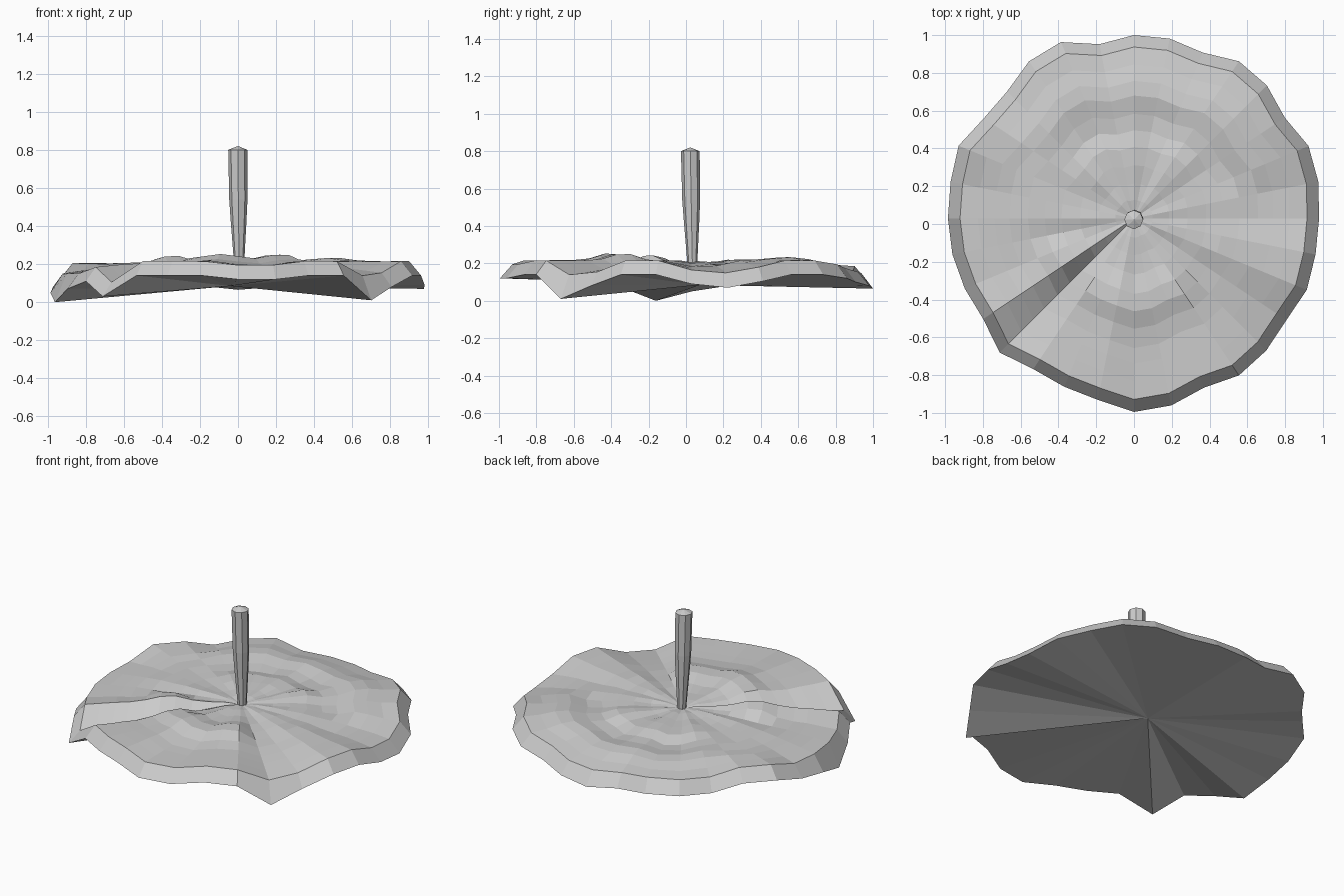
import bpy, bmesh, math, random

if "Cube" in bpy.data.objects:
    bpy.data.objects.remove(bpy.data.objects["Cube"])

random.seed(4)
N = 32
CY = 0.03  # centre of the fan of segments


def finish(bm, name):
    bmesh.ops.recalc_face_normals(bm, faces=bm.faces)
    me = bpy.data.meshes.new(name)
    bm.to_mesh(me)
    bm.free()
    ob = bpy.data.objects.new(name, me)
    bpy.context.collection.objects.link(ob)
    return ob


def loft(bm, rings, start, end):
    """Join equal rings with quads and close both ends with fans."""
    n = len(rings[0])
    for a, b in zip(rings, rings[1:]):
        for i in range(n):
            j = (i + 1) % n
            bm.faces.new((a[i], a[j], b[j], b[i]))
    for ring, tip in ((rings[0], start), (rings[-1], end)):
        for i in range(n):
            bm.faces.new((ring[i], ring[(i + 1) % n], tip))


# Wavy rim: radius and height for each segment, counter-clockwise from +x
rim_r = [.98, .995, 1, .96, .995, 1, .95, .97, .97, .94, 1.01, 1, .95, .955, 1.005, .99,
         .985, .98, .97, .96, 1.005, .96, .965, .98, 1.025, 1.01, .97, 1, .99, .97, .99, .98]
rim_z = [.09, .07, .105, .14, .14, .12, .10, .08, .065, .085, .11, .10, .09, .13, .13, .08,
         .05, 0, .07, .11, .03, .14, .14, .14, .12, .12, .14, .14, .01, .08, .14, .14]


def bump(x, c, w):
    return math.exp(-((x - c) / w) ** 2)


def top_height(i, f):
    """Height of the rippled top at segment i and radius fraction f."""
    edge = rim_z[i] + (.13 if i == 28 else .075)
    edge = max(edge, .15) if i not in (20, 28) else edge
    power = {20: .9, 28: 1.8}.get(i, 2.6)
    t = f / .93
    z = .205 + (edge - .205) * t ** power
    fade = min(1, t * 3) * (1 - t ** 4)
    if i not in (20, 28):
        # raised front fold, and terrace on the back half
        if 18 <= i <= 27:
            z += .043 * bump(f, .44, .11) * fade
        if 2 <= i <= 12:
            z += (.034 * bump(f, .72, .12) - .018 * bump(f, .52, .08)
                  + .012 * bump(f, .35, .09)) * fade
        z += .010 * math.sin(i * 1.7) * fade
    return z + random.uniform(-.004, .004) * fade


# Crumpled disc: rim, bevelled edge, rippled rings, fan-shaped underside
bm = bmesh.new()
fractions = [1, .935, .84, .75, .67, .57, .48, .39, .29, .19, .1]
rings = []
for f in fractions:
    ring = []
    for i in range(N):
        a = math.tau * i / N
        r = rim_r[i] * f
        z = rim_z[i] if f == 1 else top_height(i, f)
        ring.append(bm.verts.new((r * math.cos(a), CY + r * math.sin(a), z)))
    rings.append(ring)
loft(bm, rings, bm.verts.new((-.04, .075, .085)), bm.verts.new((0, CY, .195)))
finish(bm, "crumpled_disc")

# Tapered centre post with a low pointed cap
bm = bmesh.new()
profile = [(.026, .19), (.033, .30), (.041, .42), (.048, .54), (.050, .80)]
rings = []
for r, z in profile:
    cx = .006 - .012 * (z - .19)
    cy = .034 - .018 * (z - .19)
    rings.append([bm.verts.new((cx + r * math.cos(math.tau * k / 8),
                                cy + r * math.sin(math.tau * k / 8), z)) for k in range(8)])
loft(bm, rings, bm.verts.new((.006, .034, .18)), bm.verts.new((0, .023, .82)))
finish(bm, "post")
